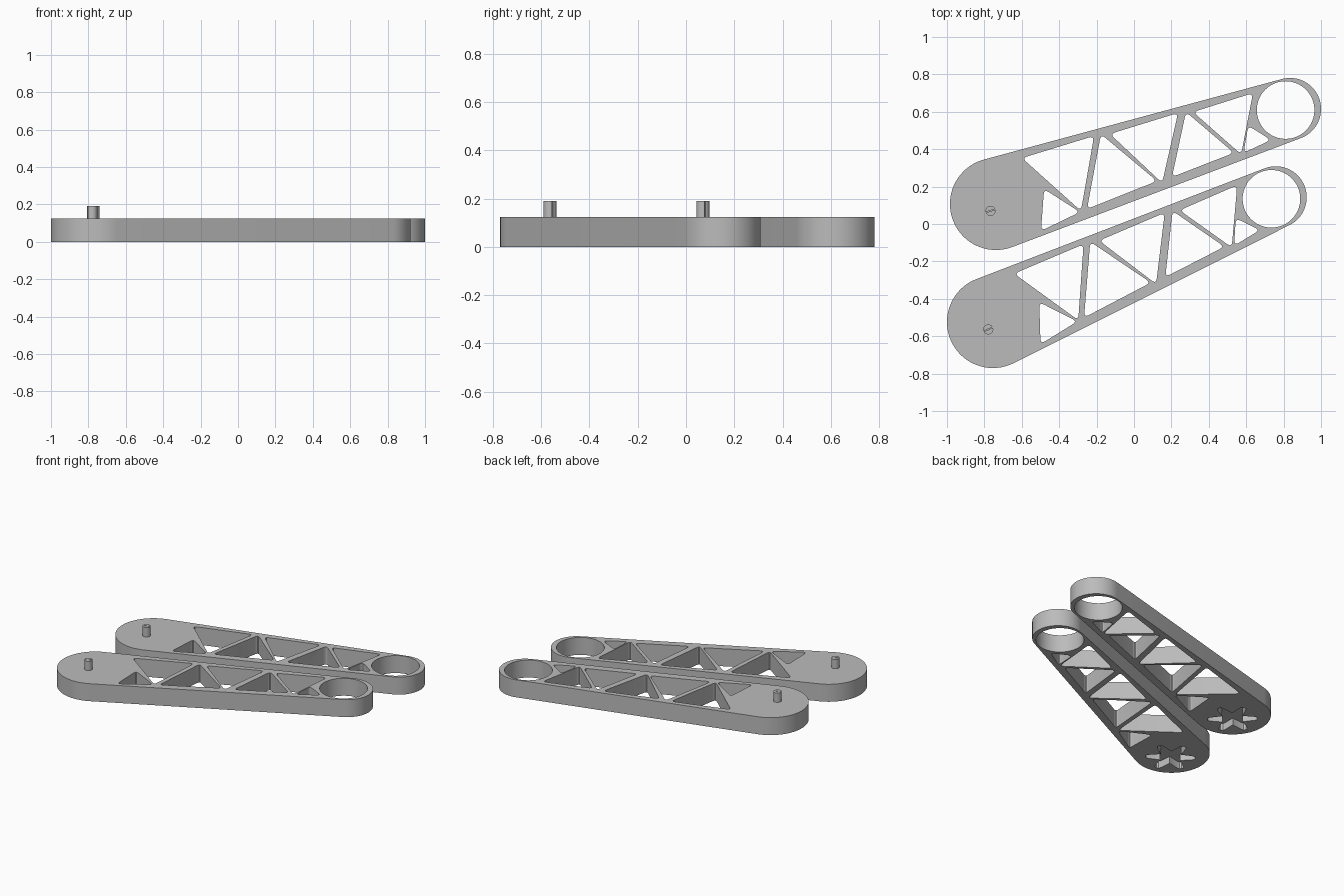
import bpy, bmesh, math
from mathutils import Vector

if "Cube" in bpy.data.objects:
    bpy.data.objects.remove(bpy.data.objects["Cube"])

THICK = 0.124
BIG_R, END_R, LENGTH = 0.246, 0.166, 1.652
PIN = (-0.039, -0.026)

grey = bpy.data.materials.new("plain grey")
grey.diffuse_color = (0.5, 0.5, 0.5, 1)
grey.use_nodes = True
grey.node_tree.nodes["Principled BSDF"].inputs["Base Color"].default_value = grey.diffuse_color


def arc(cx, cy, r, a0, a1, n):
    return [(cx + r * math.cos(a0 + (a1 - a0) * i / n),
             cy + r * math.sin(a0 + (a1 - a0) * i / n)) for i in range(n + 1)]


def circle(cx, cy, r, n):
    return arc(cx, cy, r, 0, math.tau, n)[:-1]


def rounded(corners, trim=0.03, n=5):
    """Polygon with softened corners."""
    out = []
    for i, c in enumerate(corners):
        c = Vector(c)
        a = c + (Vector(corners[i - 1]) - c).normalized() * trim
        b = c + (Vector(corners[(i + 1) % len(corners)]) - c).normalized() * trim
        for k in range(n + 1):
            t = k / n
            out.append(tuple(a * (1 - t) ** 2 + c * 2 * t * (1 - t) + b * t * t))
    return out


def prism(name, outlines, z0, z1):
    """Extrude one or more closed outlines from z0 to z1."""
    bm = bmesh.new()
    for pts in outlines:
        face = bm.faces.new([bm.verts.new((x, y, z0)) for x, y in pts])
        ext = bmesh.ops.extrude_face_region(bm, geom=[face], use_keep_orig=True)
        top = [v for v in ext["geom"] if isinstance(v, bmesh.types.BMVert)]
        bmesh.ops.translate(bm, verts=top, vec=(0, 0, z1 - z0))
    bmesh.ops.recalc_face_normals(bm, faces=bm.faces)
    mesh = bpy.data.meshes.new(name)
    bm.to_mesh(mesh)
    bm.free()
    mesh.materials.append(grey)
    ob = bpy.data.objects.new(name, mesh)
    bpy.context.collection.objects.link(ob)
    return ob


def activate(ob):
    bpy.ops.object.select_all(action='DESELECT')
    ob.select_set(True)
    bpy.context.view_layer.objects.active = ob


def cut(ob, cutter):
    activate(ob)
    mod = ob.modifiers.new("cut", 'BOOLEAN')
    mod.operation, mod.solver, mod.object = 'DIFFERENCE', 'EXACT', cutter
    bpy.ops.object.modifier_apply(modifier=mod.name)
    bpy.data.objects.remove(cutter)


# Tapered arm body with two round ends
tilt = math.acos((BIG_R - END_R) / LENGTH)
outline = (arc(0, 0, BIG_R, tilt, math.tau - tilt, 48)
           + arc(LENGTH, 0, END_R, -tilt, tilt, 40))
arm = prism("arm", [outline], 0, THICK)

# Truss windows and the round end hole
windows = [
    [(0.208, 0.191), (0.611, 0.185), (0.421, -0.175)],
    [(0.269, -0.003), (0.414, -0.179), (0.185, -0.211)],
    [(0.649, 0.183), (0.857, -0.148), (0.455, -0.175)],
    [(0.695, 0.169), (1.076, 0.164), (0.880, -0.166)],
    [(1.118, 0.156), (1.295, -0.131), (0.940, -0.152)],
    [(1.154, 0.144), (1.490, 0.142), (1.329, -0.150)],
    [(1.412, -0.016), (1.504, -0.126), (1.344, -0.147)],
]
holes = [rounded(w) for w in windows] + [circle(1.628, 0.002, 0.154, 64)]
cut(arm, prism("window_cutter", holes, -0.1, THICK + 0.1))

# Six-armed recess in the underside
star = []
for k in range(6):
    a = k * math.pi / 3
    u, v = Vector((math.cos(a), math.sin(a))), Vector((-math.sin(a), math.cos(a)))
    for r, w in ((0.145, -0.022), (0.158, -0.014), (0.163, 0), (0.158, 0.014), (0.145, 0.022)):
        star.append(tuple(Vector(PIN) + u * r + v * w))
    b = a + math.pi / 6
    star.append((PIN[0] + 0.075 * math.cos(b), PIN[1] + 0.075 * math.sin(b)))
cut(arm, prism("recess_cutter", [star], -0.05, 0.05))

# Small split pin on the big end
pin = prism("pin", [circle(*PIN, 0.027, 32)], THICK - 0.01, 0.19)
px, py = PIN
slit = [(px - 0.05, py - 0.002), (px + 0.05, py - 0.002),
        (px + 0.05, py + 0.002), (px - 0.05, py + 0.002)]
cut(pin, prism("slit_cutter", [slit], THICK, 0.3))

for ob in (arm, pin):
    activate(ob)
    bpy.ops.object.shade_smooth_by_angle(angle=math.radians(30))

# Two arms side by side at slightly different angles
for ob in (arm, pin):
    twin = ob.copy()
    twin.name = "front_" + ob.name
    bpy.context.collection.objects.link(twin)
    ob.name = "back_" + ob.name
    ob.location, ob.rotation_euler.z = (-0.738, 0.107, 0), math.radians(17.9)
    twin.location, twin.rotation_euler.z = (-0.754, -0.524, 0), math.radians(23.8)
